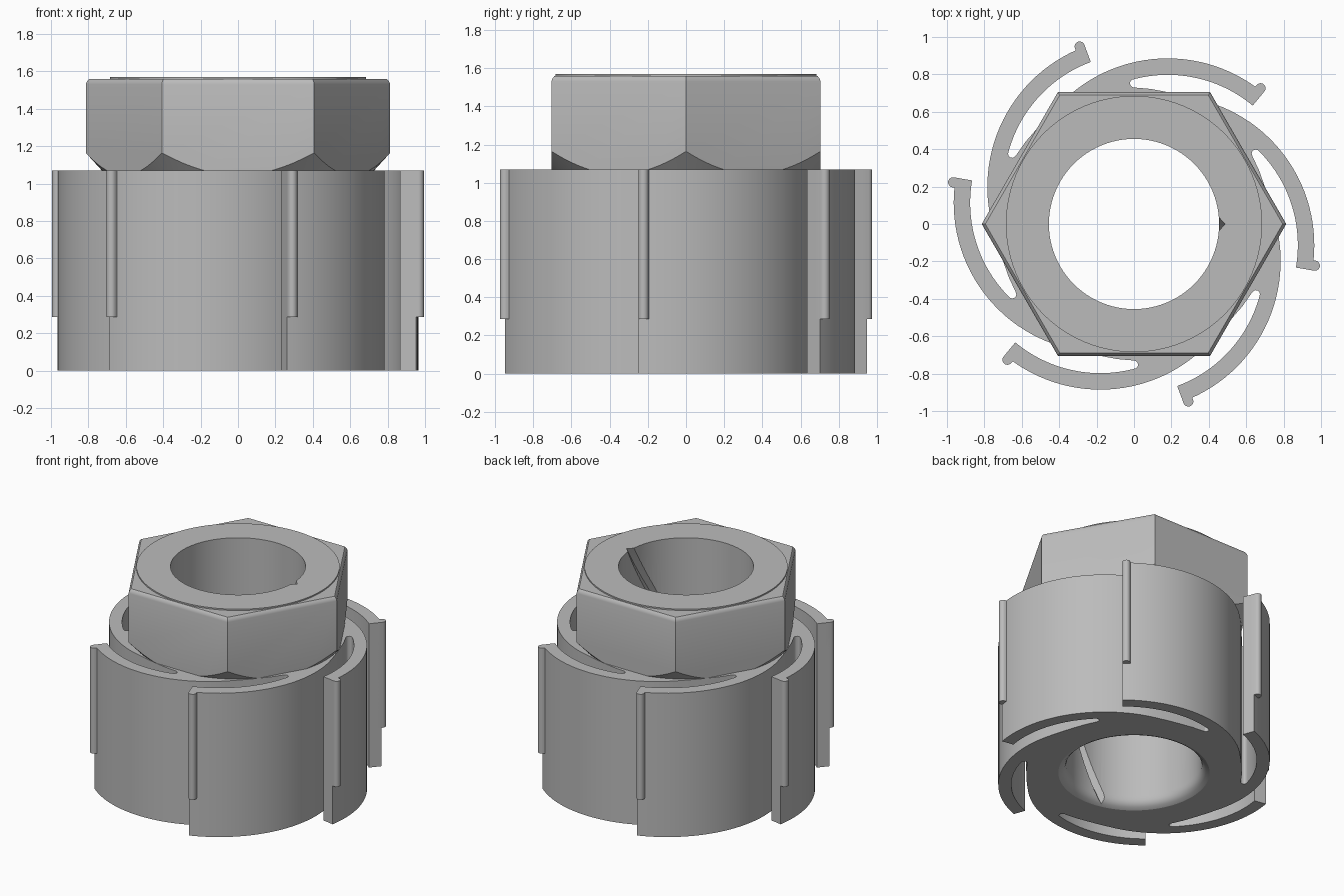
import bpy, bmesh
from math import sin, cos, pi, radians
from mathutils import Vector, Matrix

if "Cube" in bpy.data.objects:
    bpy.data.objects.remove(bpy.data.objects["Cube"])

grey = bpy.data.materials.new("machined_grey")
grey.use_nodes = True
COLOUR = (0.5, 0.5, 0.5, 1)
grey.diffuse_color = COLOUR
grey.node_tree.nodes["Principled BSDF"].inputs["Base Color"].default_value = COLOUR

SPLIT = 1.07      # top of the armed hub, underside of the hex head
TOP = 1.56
ARM_CENTRE = Vector((0.164, -0.113))
TIP = radians(-9.7)


def loft(name, rings):
    """Skin a stack of equal-length point rings and cap both ends."""
    bm = bmesh.new()
    loops = [[bm.verts.new(p) for p in ring] for ring in rings]
    for a, b in zip(loops, loops[1:]):
        for i in range(len(a)):
            j = (i + 1) % len(a)
            bm.faces.new((a[i], a[j], b[j], b[i]))
    bm.faces.new(loops[0])
    bm.faces.new(loops[-1])
    bmesh.ops.recalc_face_normals(bm, faces=bm.faces)
    mesh = bpy.data.meshes.new(name)
    bm.to_mesh(mesh)
    bm.free()
    mesh.materials.append(grey)
    obj = bpy.data.objects.new(name, mesh)
    bpy.context.collection.objects.link(obj)
    return obj


def prism(name, outline, z0, z1):
    return loft(name, [[(p[0], p[1], z) for p in outline] for z in (z0, z1)])


def lathe(name, profile, sides=96):
    return loft(name, [[(r * cos(2 * pi * i / sides), r * sin(2 * pi * i / sides), z)
                        for i in range(sides)] for r, z in profile])


def boolean(obj, cutter, operation):
    mod = obj.modifiers.new("cut", 'BOOLEAN')
    mod.object, mod.operation, mod.solver = cutter, operation, 'EXACT'
    bpy.context.view_layer.objects.active = obj
    bpy.ops.object.modifier_apply(modifier=mod.name)


def smooth(obj):
    bpy.ops.object.select_all(action='DESELECT')
    obj.select_set(True)
    bpy.context.view_layer.objects.active = obj
    bpy.ops.object.shade_smooth_by_angle(angle=radians(25))


def arc(centre, radius, start, end, steps):
    return [centre + radius * Vector((cos(a), sin(a)))
            for a in (start + (end - start) * i / steps for i in range(steps + 1))]


def turn(points, degrees):
    rot = Matrix.Rotation(radians(degrees), 2)
    return [rot @ Vector(p) for p in points]


# One swept spring arm with the slot behind it, repeated six times
arm = arc(ARM_CENTRE, 0.80, radians(76.5), TIP, 28)
arm += arc(ARM_CENTRE, 0.712, TIP, radians(44), 20)
slot_end = arc(Vector((0, 0.752)), 0.022, pi / 2, 3 * pi / 2, 6)
arm += turn(slot_end + [(0.09, 0.722), (0.18, 0.705), (0.27, 0.686)], -60)
outline = [p for k in range(6) for p in turn(arm, -60 * k)]
hub = prism("spring_arm_hub", outline, 0, SPLIT)

# Rounded ribs on the arm tips
out = Vector((cos(TIP), sin(TIP)))
side = Vector((-out.y, out.x))
rib_centre = ARM_CENTRE + 0.81 * out + 0.027 * side
rib = [rib_centre - 0.04 * out + s * 0.027 * side for s in (1, -1)]
rib += arc(rib_centre, 0.027, TIP - pi / 2, TIP + pi / 2, 10)
for k in range(6):
    smooth(prism(f"tip_rib_{k + 1}", turn(rib, -60 * k), 0.285, SPLIT))

# Hex head with a softened upper edge and a conical underside chamfer
def hexagon(r, z):
    return [(r * cos(k * pi / 3), r * sin(k * pi / 3), z) for k in range(6)]

head = loft("hex_head", [hexagon(0.814, SPLIT), hexagon(0.814, 1.53), hexagon(0.81, 1.542),
                         hexagon(0.803, 1.552), hexagon(0.795, TOP)])
cone = lathe("chamfer_cone", [(0.719, 1.06), (0.835, 1.187), (0.835, 1.7)])
boolean(head, cone, 'INTERSECT')

# Thin raised washer face on top
washer = lathe("washer_face", [(0.685, TOP - 0.02), (0.685, 1.57)])

# Through bore, rounded out at the lower mouth
bore = lathe("bore_cutter", [(0.51, -0.05), (0.51, 0), (0.485, 0.012), (0.468, 0.03),
                             (0.458, 0.052), (0.455, 0.08), (0.455, 1.7)])

# Helical V groove in the bore wall
rings = []
for i in range(41):
    z = -0.05 + 1.7 * i / 40
    spin = Matrix.Rotation(radians(66) * (z - 1.57), 3, 'Z')
    rings.append([spin @ Vector((x, y, z)) for x, y in ((0.42, -0.073), (0.488, 0), (0.42, 0.073))])
groove = loft("groove_cutter", rings)

for part in (hub, head, washer):
    boolean(part, bore, 'DIFFERENCE')
    boolean(part, groove, 'DIFFERENCE')
    smooth(part)

for helper in (cone, bore, groove):
    bpy.data.objects.remove(helper)
